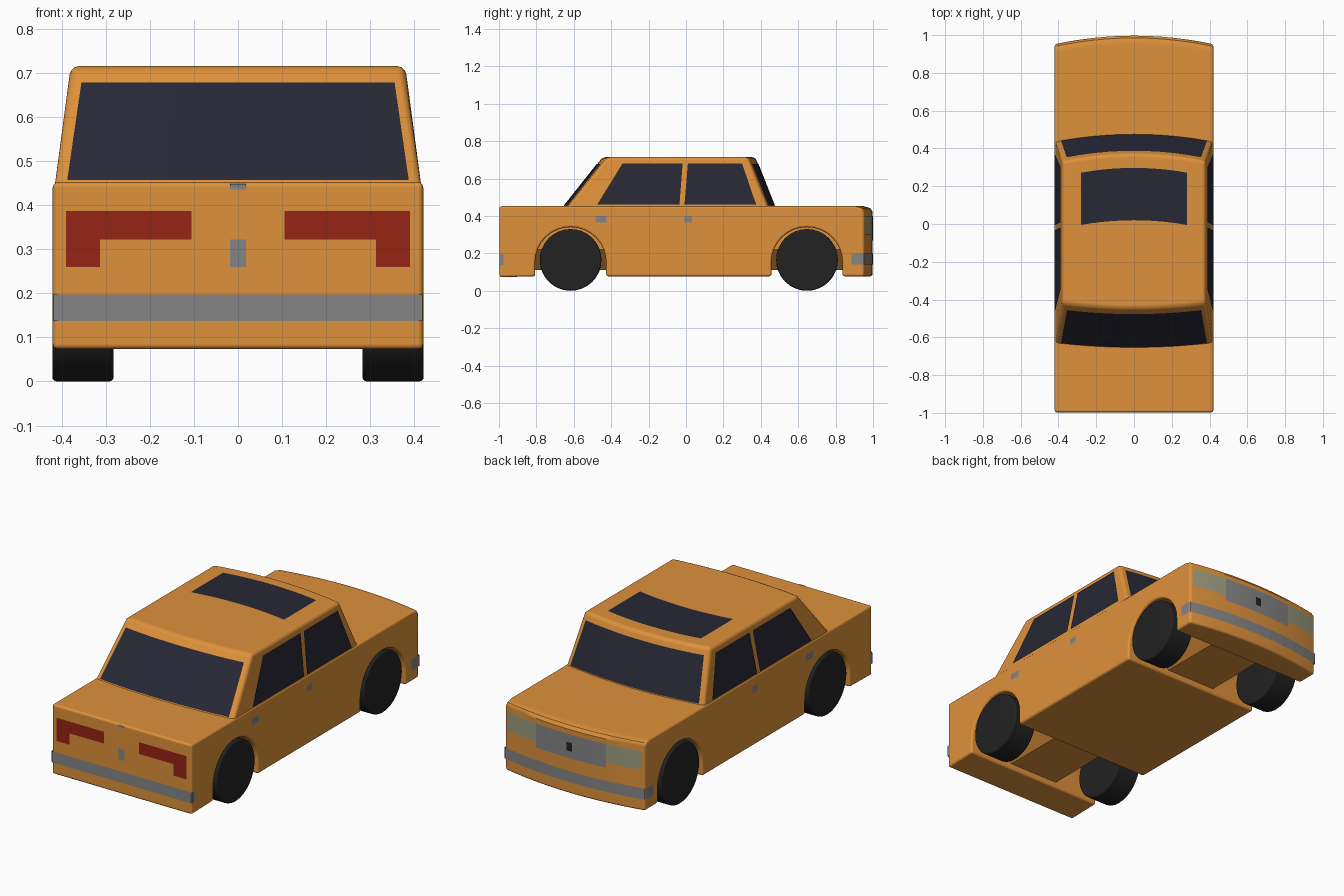
import bpy, bmesh, math
from mathutils import Vector

if "Cube" in bpy.data.objects:
    bpy.data.objects.remove(bpy.data.objects["Cube"])


def material(name, rgb):
    m = bpy.data.materials.new(name)
    m.diffuse_color = (*rgb, 1)
    m.use_nodes = True
    m.node_tree.nodes["Principled BSDF"].inputs["Base Color"].default_value = m.diffuse_color
    return m


ORANGE = material("orange paint", (0.73, 0.285, 0.043))
GLASS = material("dark glass", (0.021, 0.021, 0.036))
GREY = material("grey trim", (0.235, 0.235, 0.235))
RED = material("tail light red", (0.30, 0.018, 0.007))
LAMP = material("headlight", (0.34, 0.34, 0.22))
BLACK = material("black rubber", (0.016, 0.016, 0.016))

WHEELS_Y = (-0.617, 0.647)
N = 12
STATIONS = [-1 + 2 * i / N for i in range(N + 1)]
E = 0.003  # lift of painted panels above the surface


def finish(bm, name, mat, bevel=0.0):
    me = bpy.data.meshes.new(name)
    bm.to_mesh(me)
    bm.free()
    me.materials.append(mat)
    ob = bpy.data.objects.new(name, me)
    bpy.context.collection.objects.link(ob)
    bpy.ops.object.select_all(action='DESELECT')
    ob.select_set(True)
    bpy.context.view_layer.objects.active = ob
    if bevel:
        b = ob.modifiers.new("bevel", 'BEVEL')
        b.width, b.segments = bevel, 3
        b.limit_method, b.angle_limit = 'ANGLE', math.radians(45)
        bpy.ops.object.modifier_apply(modifier="bevel")
        bpy.ops.object.shade_smooth_by_angle(angle=math.radians(35))
        ob.modifiers.new("normals", 'WEIGHTED_NORMAL').keep_sharp = True
    return ob


def loft(name, mat, rings, bevel=0.0):
    """Skin a list of equal closed rings and cap both ends."""
    bm = bmesh.new()
    vs = [[bm.verts.new(p) for p in ring] for ring in rings]
    k = len(vs[0])
    for a, b in zip(vs, vs[1:]):
        for i in range(k):
            bm.faces.new((a[i], a[(i + 1) % k], b[(i + 1) % k], b[i]))
    bm.faces.new(vs[0])
    bm.faces.new(vs[-1])
    bmesh.ops.recalc_face_normals(bm, faces=bm.faces)
    return finish(bm, name, mat, bevel)


# Surface shapes, shared by the shell and the panels on it
def mix(a, b, t):
    return a + (b - a) * t


def height(z):
    return min(1, max(0, (z - 0.45) / 0.265))


def half_width(z):
    return mix(0.42, 0.38, height(z))


def screen_y(x, z):
    return mix(0.475, 0.37, height(z)) - 0.04 * (x / half_width(z)) ** 2


def rear_y(x, z):
    return mix(-0.655, -0.445, height(z)) + 0.025 * (x / half_width(z)) ** 2


def nose_drop(x):
    return 0.045 * (x / 0.42) ** 2


SURF = {
    "right": lambda y, z: (half_width(z) + E, y, z),
    "left": lambda y, z: (-half_width(z) - E, y, z),
    "nose": lambda x, z: (x, 0.997 + E - nose_drop(x), z),
    "tail": lambda x, z: (x, -0.997 - E, z),
    "screen": lambda x, z: (x, screen_y(x, z) + E, z),
    "back": lambda x, z: (x, rear_y(x, z) - E, z),
    "roof": lambda x, y: (x, y - 0.025 * (x / 0.28) ** 2, 0.715 + E),
    "deck": lambda x, y: (x, y, 0.45 + E),
}


def panel(name, mat, surf, *quads):
    """Thin painted panel: 2D quads mapped on a named surface."""
    bm = bmesh.new()
    for p0, p1, p2, p3 in quads:
        n = 10
        cols = []
        for i in range(n + 1):
            t = i / n
            lo = [mix(a, b, t) for a, b in zip(p0, p1)]
            hi = [mix(a, b, t) for a, b in zip(p3, p2)]
            cols.append([bm.verts.new(SURF[surf](*q)) for q in (lo, hi)])
        for a, b in zip(cols, cols[1:]):
            f = bm.faces.new((a[0], b[0], b[1], a[1]))
            f.normal_update()
            if f.normal.dot(f.calc_center_median() - Vector((0, 0, 0.3))) < 0:
                f.normal_flip()
    return finish(bm, name, mat)


def box(a0, a1, b0, b1):
    return (a0, b0), (a1, b0), (a1, b1), (a0, b1)


# Lower body: side profile with wheel arches, swept across the width
profile = [(-0.997, 0.073)]
for c in WHEELS_Y:
    profile.append((c - 0.19, 0.077))
    for i in range(17):
        a = math.pi * (1 - i / 16)
        profile.append((c + 0.19 * math.cos(a), 0.15 + 0.19 * math.sin(a)))
    profile.append((c + 0.19, 0.077))
profile += [(0.997, 0.077), (0.997, 0.425), (0.985, 0.442), (0.95, 0.452), (-0.997, 0.452)]
loft("body", ORANGE, [[(0.42 * s, y - (nose_drop(0.42 * s) if y > 0.9 else 0), z)
                       for y, z in profile] for s in STATIONS], 0.012)

# Cabin
rows = (0.40, 0.45, 0.715)
rings = []
for s in STATIONS:
    xs = [s * half_width(z) * 0.997 for z in rows]
    ring = [(x, rear_y(x, z), z) for x, z in zip(xs, rows)]
    ring += [(x, screen_y(x, z), z) for x, z in reversed(list(zip(xs, rows)))]
    rings.append(ring)
loft("cabin", ORANGE, rings, 0.018)

# Underbody humps between the wheels, and the wheels
for c, end in zip(WHEELS_Y, ("rear", "front")):
    section = [(-0.26, 0.36), (-0.26, 0.22), (-0.15, 0.11), (0.15, 0.11), (0.26, 0.22), (0.26, 0.36)]
    loft(end + "_underbody", ORANGE, [[(x, c + d, z) for x, z in section] for d in (-0.2, 0.2)])
    for sx, side in ((-1, "left"), (1, "right")):
        loft(f"{end}_{side}_wheel", BLACK,
             [[(sx * x, c + 0.165 * math.cos(t), 0.165 + 0.165 * math.sin(t))
               for t in [math.tau * i / 32 for i in range(32)]] for x in (0.282, 0.421)], 0.01)

# Glass
trapezoid = ((-0.387, 0.457), (0.387, 0.457), (0.355, 0.678), (-0.355, 0.678))
panel("windscreen", GLASS, "screen", trapezoid)
panel("rear_window", GLASS, "back", trapezoid)
panel("sunroof", GLASS, "roof",
      ((-0.28, 0.02), (0.28, 0.02), (0.28, 0.297), (-0.28, 0.297)))

# Side windows, door handles and bumper ends
for side in ("left", "right"):
    panel(side + "_rear_door_window", GLASS, side,
          ((-0.475, 0.46), (-0.035, 0.46), (-0.018, 0.68), (-0.34, 0.68)))
    panel(side + "_front_door_window", GLASS, side,
          ((-0.008, 0.46), (0.375, 0.46), (0.30, 0.68), (0.01, 0.68)))
    panel(side + "_door_handles", GREY, side,
          box(-0.485, -0.425, 0.365, 0.4), box(-0.01, 0.032, 0.365, 0.4))
    panel(side + "_bumper_ends", GREY, side,
          box(-0.997, -0.975, 0.137, 0.197), box(0.885, 0.952, 0.14, 0.2))

# Tail: lights, trim and bumper
for s, side in ((-1, "left"), (1, "right")):
    panel(side + "_tail_light", RED, "tail",
          box(s * 0.105, s * 0.39, 0.322, 0.386), box(s * 0.313, s * 0.39, 0.26, 0.322))
panel("trunk_trim", GREY, "tail", box(-0.018, 0.018, 0.26, 0.322), box(-0.018, 0.018, 0.435, 0.448))
panel("rear_bumper", GREY, "tail", box(-0.418, 0.418, 0.137, 0.197))

# Nose: grille, lamps, centre plate and bumper
panel("grille", GREY, "nose", box(-0.21, 0.21, 0.27, 0.4))
for s, side in ((-1, "left"), (1, "right")):
    panel(side + "_headlight", LAMP, "nose", box(s * 0.21, s * 0.405, 0.3, 0.4))
E = 0.005
panel("grille_centre", BLACK, "nose", box(-0.017, 0.017, 0.31, 0.357))
E = 0.003
panel("front_bumper", GREY, "nose", box(-0.42, 0.42, 0.14, 0.2))
